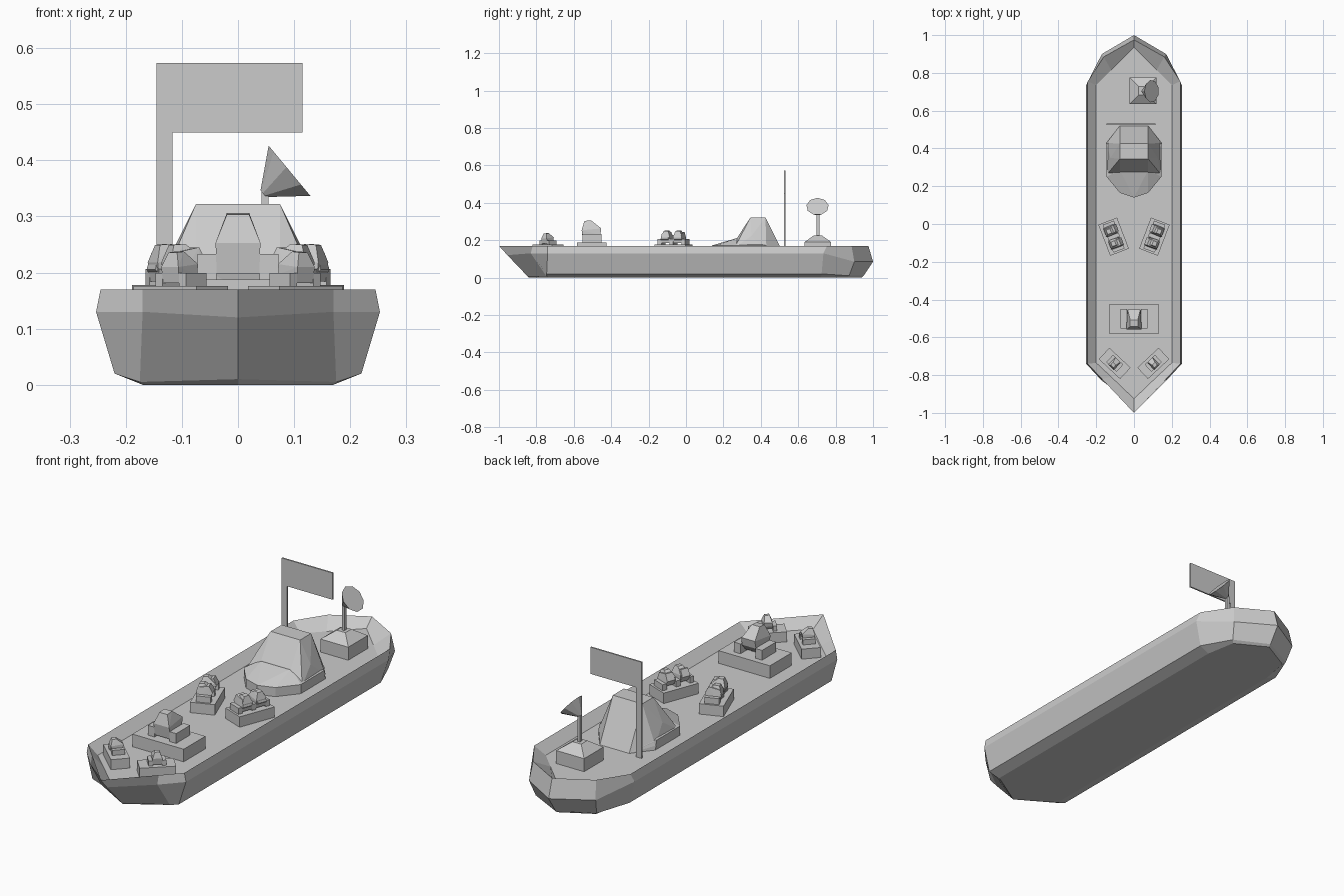
import bpy, bmesh
from math import radians
from mathutils import Matrix, Vector

if "Cube" in bpy.data.objects:
    bpy.data.objects.remove(bpy.data.objects["Cube"])

DECK = 0.13


def finish(name, bm, mat=Matrix()):
    bmesh.ops.recalc_face_normals(bm, faces=bm.faces)
    mesh = bpy.data.meshes.new(name)
    bm.to_mesh(mesh)
    bm.free()
    obj = bpy.data.objects.new(name, mesh)
    obj.matrix_world = mat
    bpy.context.collection.objects.link(obj)
    return obj


def convex(name, pts, mat=Matrix()):
    bm = bmesh.new()
    for p in pts:
        bm.verts.new(p)
    res = bmesh.ops.convex_hull(bm, input=bm.verts)
    junk = [v for v in res["geom_interior"] if isinstance(v, bmesh.types.BMVert)]
    bmesh.ops.delete(bm, geom=junk, context='VERTS')
    bmesh.ops.dissolve_limit(bm, angle_limit=0.02, verts=bm.verts, edges=bm.edges)
    return finish(name, bm, mat)


def box(name, x0, x1, y0, y1, z0, z1, mat=Matrix()):
    return convex(name, [(x, y, z) for x in (x0, x1) for y in (y0, y1) for z in (z0, z1)], mat)


def both(pts):
    return [(s * x, y, z) for x, y, z in pts for s in (-1, 1) if x or s > 0]


# Hull: half outlines bow to stern, from recessed deck over the rim to the keel
levels = [
    [(0, -.925, .13), (.12, -.81, .13), (.2, -.735, .13), (.2, .735, .13), (.12, .815, .13), (0, .935, .13)],
    [(0, -1, .17), (.17, -.82, .17), (.245, -.74, .17), (.245, .755, .17), (.16, .885, .17), (0, .975, .17)],
    [(0, -.955, .12), (.17, -.83, .13), (.253, -.74, .13), (.253, .735, .13), (.17, .9, .085), (0, 1, .085)],
    [(0, -.85, .01), (.175, -.745, .005), (.22, -.745, .02), (.22, .725, .02), (.155, .872, .01), (0, .95, .01)],
    [(0, -.84, 0), (.16, -.74, 0), (.17, -.735, 0), (.17, .72, 0), (.145, .86, 0), (0, .94, 0)],
]
bm = bmesh.new()
rings = []
for lv in levels:
    loop = lv + [(-x, y, z) for x, y, z in lv[-2:0:-1]]
    rings.append([bm.verts.new(p) for p in loop])
for a, b in zip(rings, rings[1:]):
    n = len(a)
    for i in range(n):
        bm.faces.new((a[i], a[(i + 1) % n], b[(i + 1) % n], b[i]))
bm.faces.new(rings[0])
bm.faces.new(rings[-1])
finish("hull", bm)

# Bridge: rounded skirt and sloping tower
plan = [(.075, .52), (.145, .43), (.145, .25), (.075, .165), (0, .14)]
skirt = [(x, y, DECK) for x, y in plan] + [(x, y, .172) for x, y in plan[2:]]
skirt += [(.145, .42, .172), (.075, .49, .172), (.075, .285, .215)]
convex("bridge_skirt", both(skirt))
convex("bridge_tower", both([(.075, .345, .322), (.075, .425, .322), (.075, .275, .215), (.125, .35, .222),
                             (.145, .26, .16), (.145, .43, .15), (.075, .52, DECK)]))

# Flag and pole
box("flag_pole", -.145, -.117, .524, .531, DECK, .573)
box("flag", -.117, .115, .524, .531, .45, .573)

# Radar pedestal, mast and conical dish
cx, cy = .047, .705
ped = [(cx + sx * w, cy + sy * w, z) for w, z in ((.071, DECK), (.071, .19), (.022, .225))
       for sx in (-1, 1) for sy in (-1, 1)]
convex("radar_pedestal", ped)
box("radar_mast", cx - .005, cx + .007, cy - .008, cy + .008, .22, .345)
axis = Vector((.77, 0, .64))
mid = Vector((.093, .703, .38))
bm = bmesh.new()
bmesh.ops.create_cone(bm, cap_ends=True, segments=9, radius1=.008, radius2=.06, depth=.062)
rot = axis.to_track_quat('Z', 'Y').to_matrix().to_4x4()
finish("radar_dish", bm, Matrix.Translation(mid - axis * .031) @ rot)

# Gun mounts: base plate, posts and faceted heads between them, facing local -y
PROFILE = [(-.048, .01, .038), (-.055, .065, .04), (-.04, .115, .02), (-.005, .118, .02),
           (.05, .075, .034), (.045, .04, .036), (.02, .01, .036)]


def gun(name, x, y, turn, base, top, s, heads=(0,), hs=1):
    m = Matrix.Translation((x, y, 0)) @ Matrix.Rotation(radians(turn), 4, 'Z')
    bx, by = base
    box(name + "_base", -bx, bx, -by, by, DECK, top, m)
    edge = .055 * s
    posts = sorted({round(h + d, 4) for h in heads for d in (-edge, edge)})
    for px in posts:
        box(name + "_post", px - .017 * s, px + .017 * s, -.05 * s, .052 * s, top, top + .045 * s, m)
    for h in heads:
        pts = [(h + e * w * s * hs, py * s * hs, top + pz * s * hs) for py, pz, w in PROFILE for e in (-1, 1)]
        convex(name + "_head", pts, m)


gun("main_gun", 0, -.503, 0, (.131, .079), .188, 1)
for side in (-1, 1):
    gun("bow_gun", side * .102, -.738, side * 43, (.077, .041), .176, .52)
    s = .62
    gun("mid_gun", side * .108, -.067, side * 69, (.088, .053), .178, s, (-.055 * s, .055 * s), 1.0)
    # Faceted drum covers fill out the twin mounts
    m = Matrix.Translation((side * .108, -.067, 0)) @ Matrix.Rotation(radians(side * 69), 4, 'Z')
    for h in (-.038, .038):
        pts = [(h + e * w, y, z) for y, z, w in ((-.036, .205, .022), (-.028, .235, .018), (.02, .245, .018),
                                                 (.036, .215, .02), (.02, .188, .026), (-.02, .188, .026))
               for e in (-1, 1)]
        convex("mid_gun_cover", pts, m)
